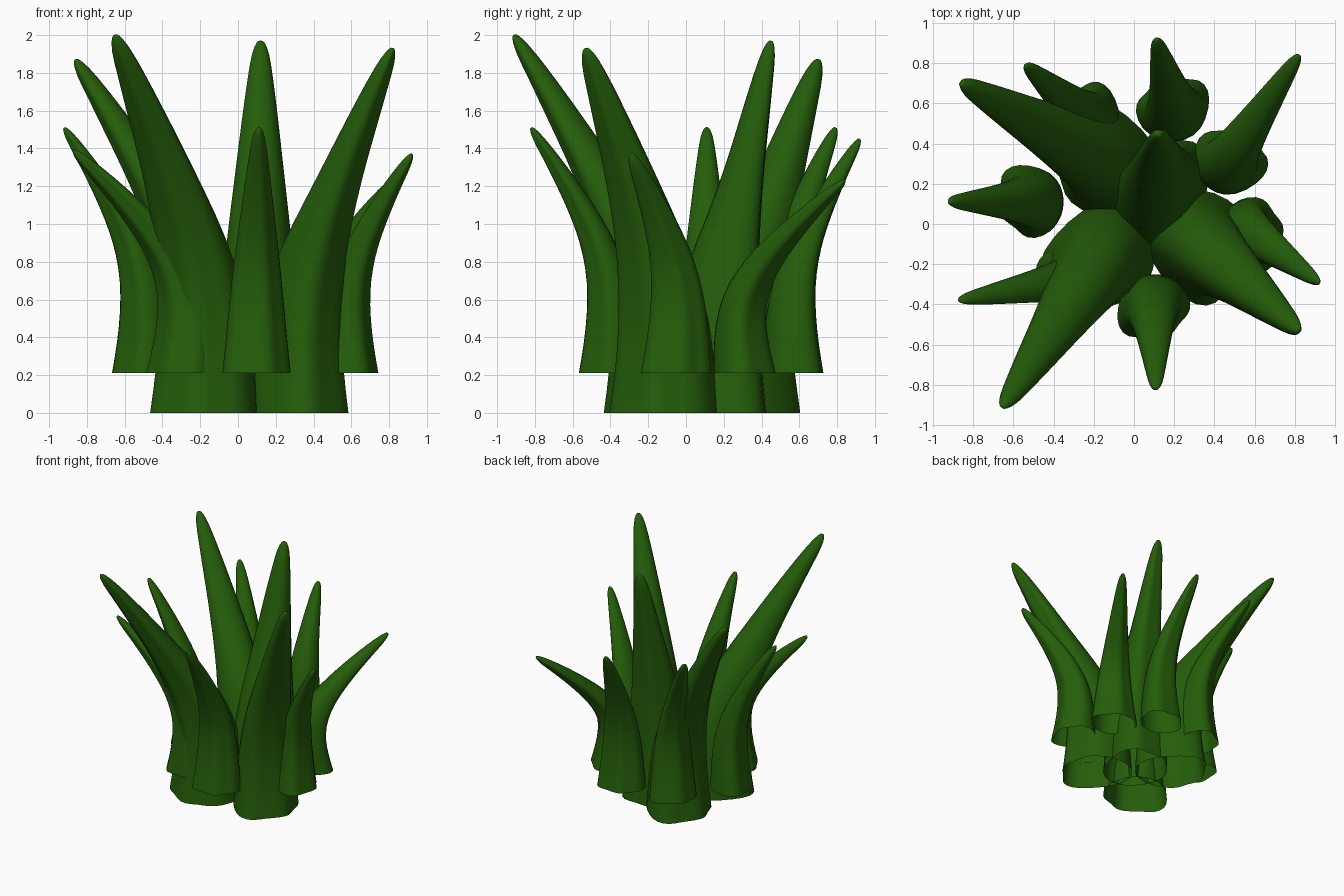
import bpy, bmesh, math
from mathutils import Vector

if "Cube" in bpy.data.objects:
    bpy.data.objects.remove(bpy.data.objects["Cube"])

green = bpy.data.materials.new("leaf_green")
green.diffuse_color = (0.018, 0.11, 0.003, 1)
green.use_nodes = True
green.node_tree.nodes["Principled BSDF"].inputs["Base Color"].default_value = green.diffuse_color

# cross-section of a leaf: (sideways, outward), with a bulge on one side and a step on the other
SECTION = [(-1.05, 0), (-1.02, .6), (-.75, 1.0), (-.3, .93), (.1, 1.02), (.5, .95),
           (.68, .45), (.95, .2), (1.06, -.2), (.85, -.7), (.4, -1.0),
           (0, -1.05), (-.4, -1.0), (-.85, -.7)]
# rings: fraction of height, lean (short, tall), thickness, extra inward stretch of the section
RINGS = [(0, 0, 0, 1, .65), (.12, -.04, -.02, .91, .7), (.25, -.05, .0, .82, .7),
         (.38, -.02, .07, .73, .55), (.5, .08, .19, .63, .25), (.6, .21, .33, .54, .1),
         (.7, .38, .48, .45, 0), (.8, .57, .65, .36, 0), (.9, .78, .82, .26, 0),
         (.97, .94, .95, .18, 0), (1, 1, 1, .07, 0)]


def leaf(name, base, tip, heading, half_w, half_d, tall):
    """Leaf rising from base (x, y, z) and curling over to tip."""
    a = math.radians(heading)
    out = Vector((math.cos(a), math.sin(a), 0))
    base, tip = Vector(base), Vector(tip)
    path = []
    for t, short_lean, tall_lean, s, k in RINGS:
        p = base.lerp(tip, tall_lean if tall else short_lean)
        p.z = base.z + (tip.z - base.z) * t
        path.append(p)
    bm = bmesh.new()
    rings = []
    for i, p in enumerate(path):
        if i == 0:
            tan = Vector((0, 0, 1))
        else:
            tan = (path[min(i + 1, len(path) - 1)] - path[i - 1]).normalized()
        side = Vector((-out.y, out.x, 0))
        side = (side - tan * side.dot(tan)).normalized()
        o = side.cross(tan).normalized()
        if o.dot(out) < 0:
            o = -o
        s, k = RINGS[i][3:]
        k = 1 + k * (1 if tall else .4)
        rings.append([bm.verts.new(p + side * (u * half_w * s)
                                   + o * (v * half_d * s * (k if v < 0 else 1)))
                      for u, v in SECTION])
    n = len(SECTION)
    for r0, r1 in zip(rings, rings[1:]):
        for j in range(n):
            bm.faces.new((r0[j], r0[(j + 1) % n], r1[(j + 1) % n], r1[j]))
    top = bm.verts.new(tip)
    for j in range(n):
        bm.faces.new((rings[-1][j], rings[-1][(j + 1) % n], top))
    # the bottom stays open; make sure the shell faces outward
    bmesh.ops.recalc_face_normals(bm, faces=bm.faces)
    bm.faces.ensure_lookup_table()
    f = bm.faces[4]
    if f.normal.dot(f.calc_center_median() - base) < 0:
        bmesh.ops.reverse_faces(bm, faces=bm.faces)
    for f in bm.faces:
        f.smooth = True
    me = bpy.data.meshes.new(name)
    bm.to_mesh(me)
    bm.free()
    me.materials.append(green)
    ob = bpy.data.objects.new(name, me)
    bpy.context.collection.objects.link(ob)
    sub = ob.modifiers.new("smooth", 'SUBSURF')
    sub.levels = sub.render_levels = 1


# tall inner leaves standing on the ground: base x, y, tip x, y, z, heading
TALL = [(-.19, -.22, -.65, -.91, 2.00, 237),
        (.37, -.13, .82, -.53, 1.93, 322),
        (.11, .22, .12, .45, 1.97, 90),
        (-.19, .33, -.86, .70, 1.87, 148)]
for i, (x, y, tx, ty, tz, h) in enumerate(TALL):
    leaf(f"inner_leaf_{i + 1}", (x, y, 0), (tx, ty, tz), h, .255, .205, True)

# shorter outer leaves starting a little higher
SHORT = [(-.53, .11, -.92, .11, 1.51, 180),
         (-.25, .53, -.54, .79, 1.51, 122),
         (.19, .59, .11, .92, 1.45, 88),
         (.48, .33, .82, .84, 1.23, 46),
         (.60, -.05, .92, -.29, 1.37, 345),
         (.10, -.43, .11, -.82, 1.51, 270),
         (-.31, -.28, -.87, -.38, 1.39, 212)]
for i, (x, y, tx, ty, tz, h) in enumerate(SHORT):
    leaf(f"outer_leaf_{i + 1}", (x, y, .21), (tx, ty, tz), h, .178, .138, False)
